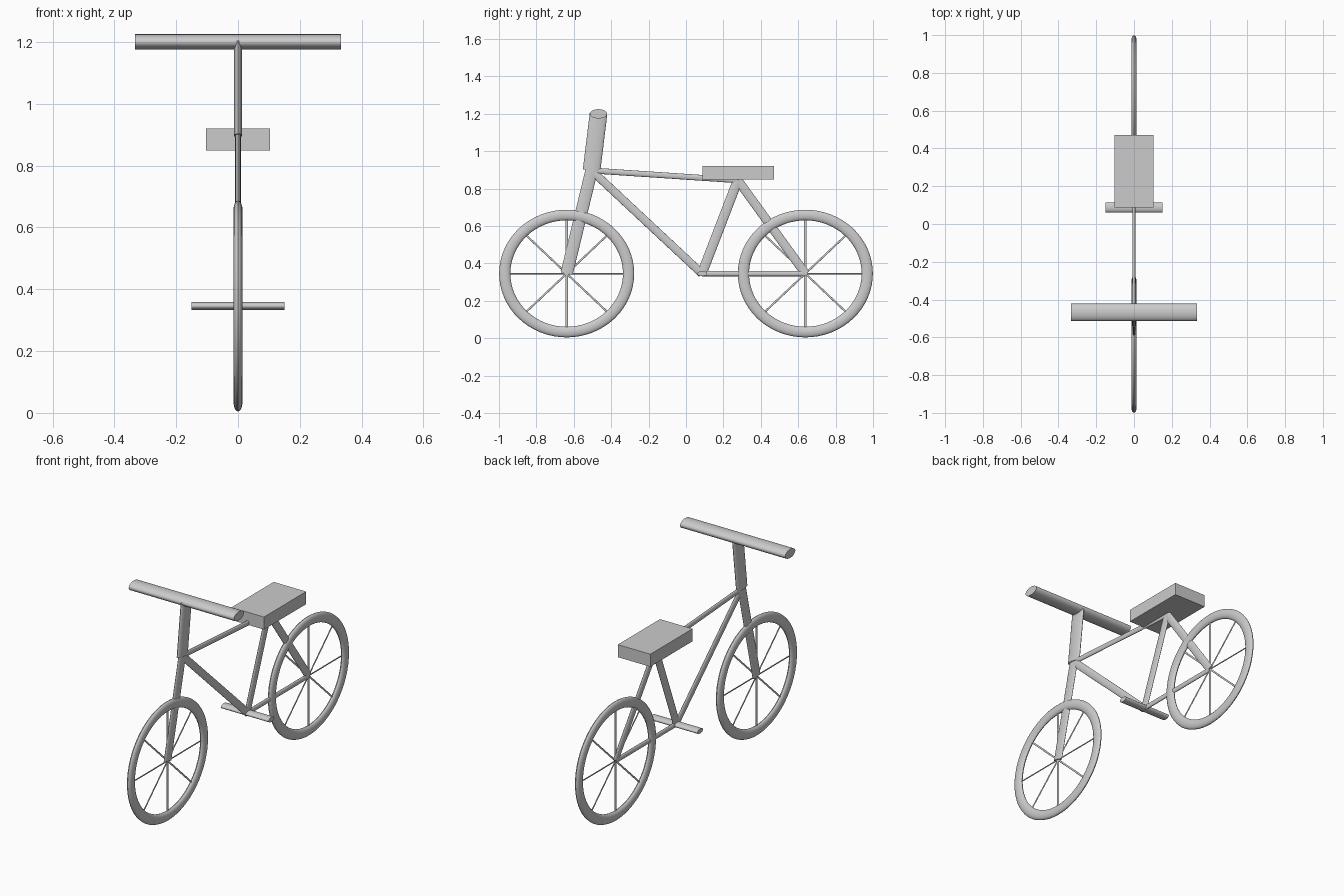
import bpy, math
from mathutils import Vector, Matrix

if "Cube" in bpy.data.objects:
    bpy.data.objects.remove(bpy.data.objects["Cube"])


def smooth(o):
    bpy.ops.object.select_all(action='DESELECT')
    o.select_set(True)
    bpy.context.view_layer.objects.active = o
    bpy.ops.object.transform_apply(location=False, rotation=True, scale=True)
    bpy.ops.object.shade_smooth_by_angle(angle=math.radians(40))


def tube(name, a, b, half_x, half_plane, sides=24):
    """Oval rod in the x = 0 plane between (y, z) points a and b."""
    p, q = Vector((0, *a)), Vector((0, *b))
    bpy.ops.mesh.primitive_cylinder_add(vertices=sides, radius=1, depth=1)
    o = bpy.context.object
    o.name = name
    axis = q - p
    length = axis.length
    w = axis.normalized()
    u = Vector((1, 0, 0))
    v = w.cross(u)
    rot = Matrix((u, v, w)).transposed().to_4x4()
    o.data.transform(rot @ Matrix.Diagonal((half_x, half_plane, length, 1)))
    o.location = (p + q) / 2
    smooth(o)


def cross_bar(name, y, z, length, half_y, half_z):
    """Oval rod running left to right."""
    bpy.ops.mesh.primitive_cylinder_add(vertices=24, radius=1, depth=1)
    o = bpy.context.object
    o.name = name
    o.data.transform(Matrix.Diagonal((length, half_y, half_z, 1)) @ Matrix.Rotation(math.pi / 2, 4, 'Y'))
    o.location = (0, y, z)
    smooth(o)


HUB_Z = 0.346
REAR, FRONT = (0.638, HUB_Z), (-0.638, HUB_Z)
HEAD, CRANK, SADDLE = (-0.505, 0.897), (0.085, HUB_Z), (0.277, 0.845)

# Wheels: flattened tyre and four full-diameter spokes each
for label, (y, z) in (("front", FRONT), ("rear", REAR)):
    bpy.ops.mesh.primitive_torus_add(major_radius=0.331, minor_radius=0.030,
                                     major_segments=64, minor_segments=16)
    tyre = bpy.context.object
    tyre.name = label + "_tyre"
    tyre.data.transform(Matrix.Diagonal((0.48, 1, 0.945, 1)) @ Matrix.Rotation(math.pi / 2, 4, 'Y'))
    tyre.location = (0, y, z)
    smooth(tyre)
    for i, half in enumerate((0.0038, 0.005, 0.0075, 0.005)):
        t = i * math.pi / 4
        dy, dz = 0.325 * math.cos(t), 0.307 * math.sin(t)
        tube(f"{label}_spoke_{i + 1}", (y - dy, z - dz), (y + dy, z + dz), 0.0025, half, 12)

# Frame
tube("fork", HEAD, FRONT, 0.009, 0.033)
tube("top_tube", HEAD, SADDLE, 0.008, 0.0155)
tube("down_tube", HEAD, CRANK, 0.008, 0.022)
tube("seat_tube", CRANK, SADDLE, 0.008, 0.026)
tube("seat_stay", SADDLE, REAR, 0.008, 0.024)
tube("chain_stay", CRANK, REAR, 0.008, 0.0145)

# Steering
tube("stem", HEAD, (-0.468, 1.199), 0.0135, 0.047)
cross_bar("handlebar", -0.468, 1.20, 0.666, 0.046, 0.025)

# Pedal axle
cross_bar("pedal_bar", 0.087, HUB_Z, 0.302, 0.026, 0.0135)

# Seat block
bpy.ops.mesh.primitive_cube_add(size=1, location=(0, 0.279, 0.884))
seat = bpy.context.object
seat.name = "seat"
seat.data.transform(Matrix.Diagonal((0.206, 0.382, 0.072, 1)))
